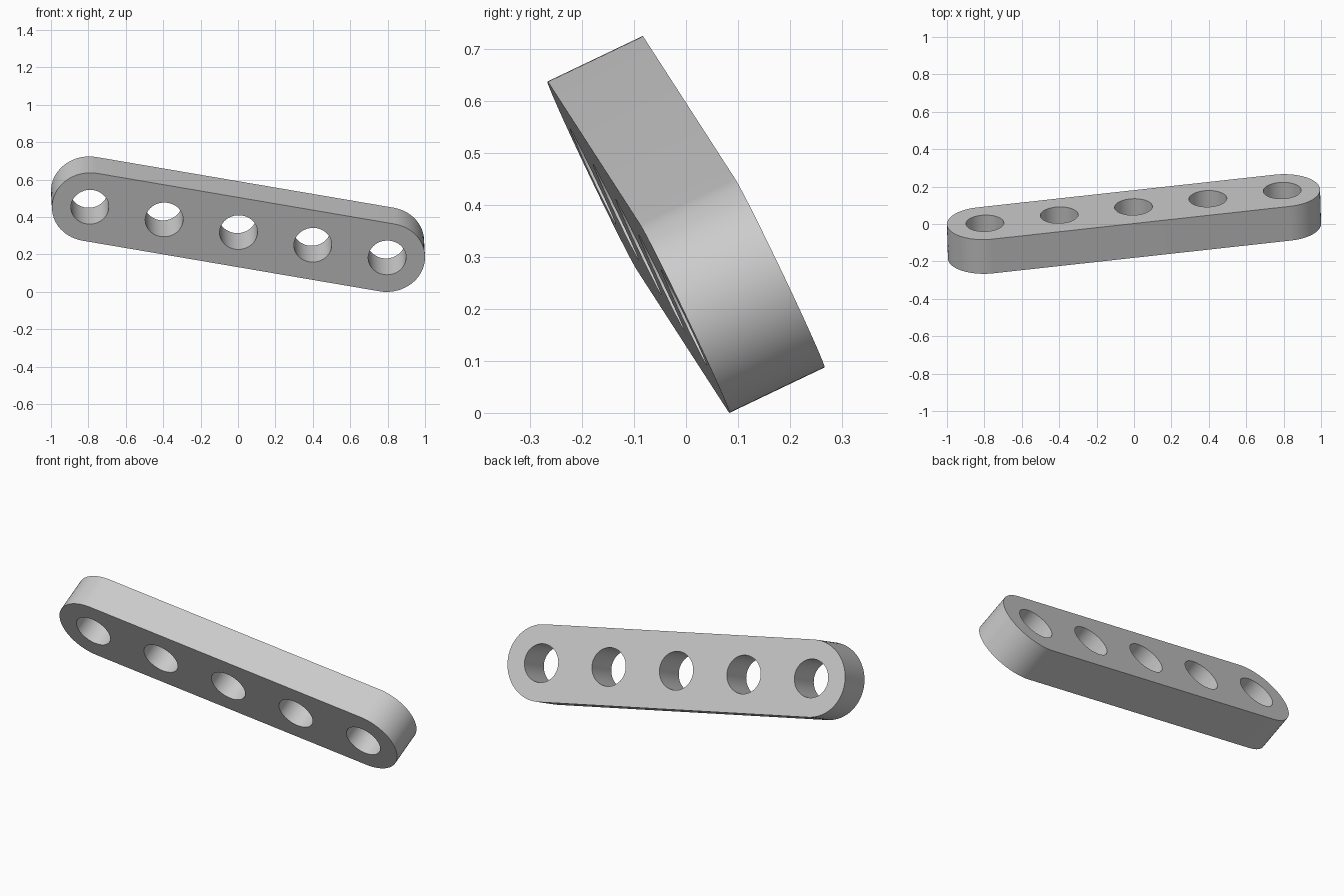
import bpy, bmesh
from math import pi, sin, cos
from mathutils import Vector, Matrix

cube = bpy.data.objects.get("Cube")
if cube:
    bpy.data.objects.remove(cube, do_unlink=True)

PITCH = 0.4055          # distance between holes
RADIUS = PITCH / 2      # rounded end radius
THICK = PITCH / 2
HOLE = PITCH / 4        # hole radius
COUNT = 5
STEPS = 32              # segments per rounded end

grey = bpy.data.materials.new("mid grey")
grey.use_nodes = True
colour = (0.6, 0.6, 0.6, 1)
grey.diffuse_color = colour
grey.node_tree.nodes["Principled BSDF"].inputs["Base Color"].default_value = colour


def prism(name, outline, depth):
    """Extrude a flat outline, centred on the local z axis."""
    bm = bmesh.new()
    face = bm.faces.new([bm.verts.new((x, y, -depth / 2)) for x, y in outline])
    top = bmesh.ops.extrude_face_region(bm, geom=[face])
    verts = [v for v in top["geom"] if isinstance(v, bmesh.types.BMVert)]
    bmesh.ops.translate(bm, verts=verts, vec=(0, 0, depth))
    bmesh.ops.recalc_face_normals(bm, faces=bm.faces)
    mesh = bpy.data.meshes.new(name)
    bm.to_mesh(mesh)
    bm.free()
    mesh.materials.append(grey)
    obj = bpy.data.objects.new(name, mesh)
    bpy.context.collection.objects.link(obj)
    return obj


def arc(cx, radius, start, sweep, steps):
    return [(cx + radius * cos(start + sweep * i / steps),
             radius * sin(start + sweep * i / steps)) for i in range(steps + 1)]


# Bar with two rounded ends
half = PITCH * (COUNT - 1) / 2
beam = prism("beam", arc(half, RADIUS, -pi / 2, pi, STEPS)
             + arc(-half, RADIUS, pi / 2, pi, STEPS), THICK)
bpy.ops.object.select_all(action="DESELECT")
bpy.context.view_layer.objects.active = beam
beam.select_set(True)

# Row of round through holes
for i in range(COUNT):
    circle = arc(i * PITCH - half, HOLE, 0, 2 * pi, 48)[:-1]
    cutter = prism("hole_cutter", circle, THICK * 2)
    cutter.hide_render = True
    mod = beam.modifiers.new("hole", "BOOLEAN")
    mod.operation = "DIFFERENCE"
    mod.solver = "EXACT"
    mod.object = cutter
    bpy.ops.object.modifier_apply(modifier=mod.name)
    bpy.data.objects.remove(cutter, do_unlink=True)

# Tilt the bar and rest it on the ground
along = Vector((1.59, 0.175, -0.271)).normalized()
across = Vector((-0.026, 0.902, 0.431))
across = (across - along * across.dot(along)).normalized()
side = across.cross(along)
beam.data.transform(Matrix((along, side, across)).transposed().to_4x4())
low = min(v.co.z for v in beam.data.vertices)
beam.data.transform(Matrix.Translation((0, 0, -low)))

bpy.ops.object.shade_smooth_by_angle(angle=pi / 6)
